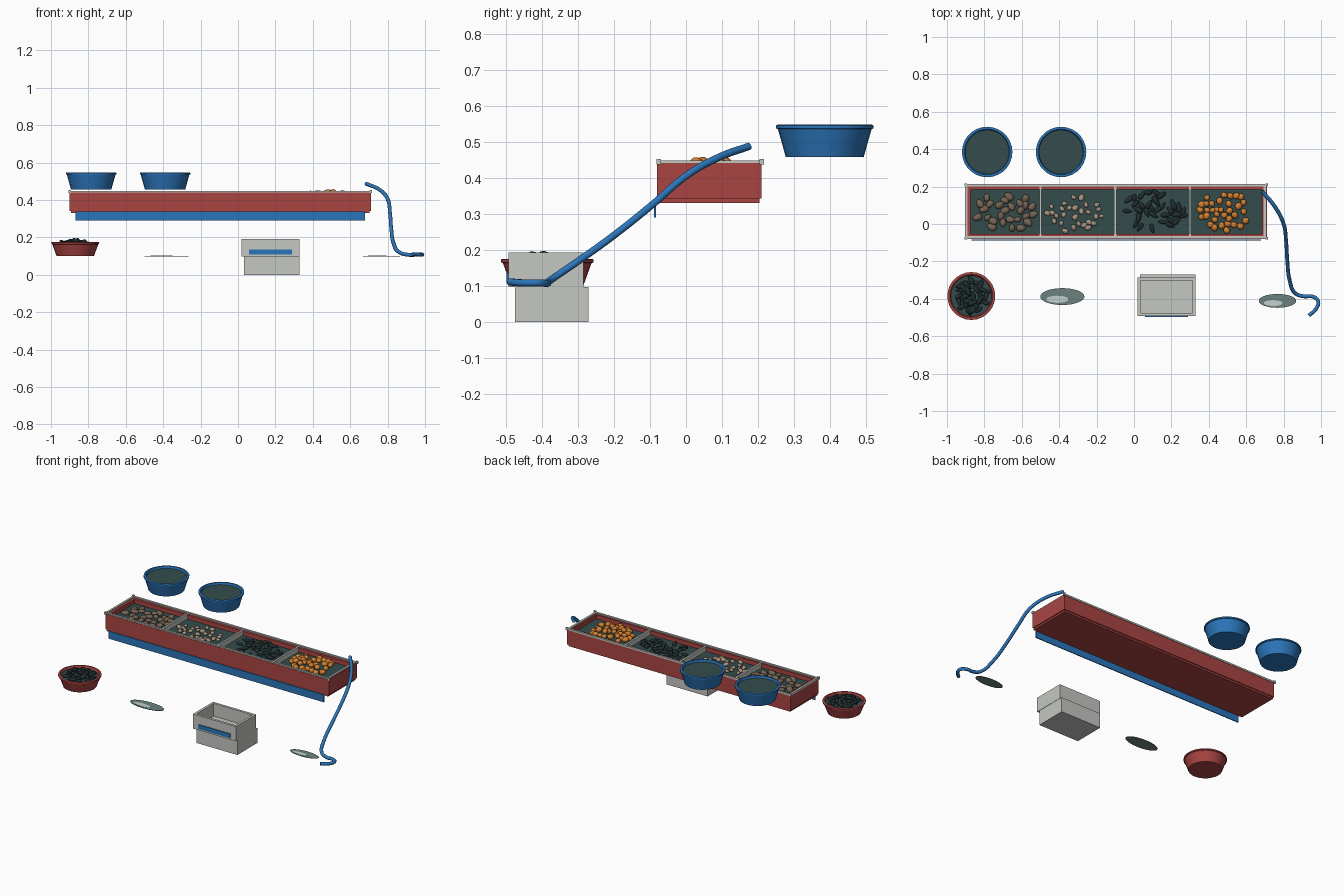
import bpy, bmesh, math, random
from mathutils import Vector, Matrix, Euler

if "Cube" in bpy.data.objects:
    bpy.data.objects.remove(bpy.data.objects["Cube"])

random.seed(7)


def material(name, srgb):
    m = bpy.data.materials.new(name)
    lin = [c / 12.92 if c <= 0.04045 else ((c + 0.055) / 1.055) ** 2.4 for c in srgb]
    m.diffuse_color = (*lin, 1)
    m.use_nodes = True
    m.node_tree.nodes["Principled BSDF"].inputs["Base Color"].default_value = m.diffuse_color
    return m


RED = material("red plastic", (0.66, 0.27, 0.26))
BLUE = material("blue plastic", (0.17, 0.46, 0.73))
GREY = material("pale grey", (0.77, 0.78, 0.76))
WATER = material("dark water", (0.20, 0.30, 0.30))
PUDDLE = material("puddle", (0.42, 0.51, 0.50))
GLINT = material("puddle glint", (0.76, 0.82, 0.80))
BROWN = material("brown shell", (0.46, 0.39, 0.33))
BEIGE = material("beige shell", (0.66, 0.58, 0.50))
BLACK = material("mussel black", (0.13, 0.18, 0.19))
ORANGE = material("orange", (0.82, 0.50, 0.19))


def finish(bm, name, mat, smooth=None):
    bmesh.ops.recalc_face_normals(bm, faces=bm.faces)
    me = bpy.data.meshes.new(name)
    bm.to_mesh(me)
    bm.free()
    me.materials.append(mat)
    ob = bpy.data.objects.new(name, me)
    bpy.context.collection.objects.link(ob)
    if smooth:
        bpy.ops.object.select_all(action='DESELECT')
        ob.select_set(True)
        bpy.context.view_layer.objects.active = ob
        bpy.ops.object.shade_smooth_by_angle(angle=math.radians(smooth))
    return ob


def boxes(name, mat, *bounds):
    """One object made of boxes, each (x0, x1, y0, y1, z0, z1)."""
    bm = bmesh.new()
    for x0, x1, y0, y1, z0, z1 in bounds:
        m = Matrix.Translation(((x0 + x1) / 2, (y0 + y1) / 2, (z0 + z1) / 2))
        m = m @ Matrix.Diagonal((x1 - x0, y1 - y0, z1 - z0, 1))
        bmesh.ops.create_cube(bm, size=1, matrix=m)
    return finish(bm, name, mat)


def tray_walls(x0, x1, y0, y1, z0, z1, t):
    """Bounds of four walls around a rectangle."""
    return [(x0, x1, y0, y0 + t, z0, z1), (x0, x1, y1 - t, y1, z0, z1),
            (x0, x0 + t, y0 + t, y1 - t, z0, z1), (x1 - t, x1, y0 + t, y1 - t, z0, z1)]


def disc(name, mat, x, y, z, rx, ry, h=0.002, n=32):
    bm = bmesh.new()
    m = Matrix.Translation((x, y, z)) @ Matrix.Diagonal((rx, ry, h, 1))
    bmesh.ops.create_cone(bm, cap_ends=True, segments=n, radius1=1, radius2=1, depth=1, matrix=m)
    return finish(bm, name, mat)


def basin(name, mat, x, y, z, r0, r1, h, n=28):
    """Lathed tub with a rolled rim, filled with water."""
    prof = [(0, 0), (r0, 0), (r1 - 0.005, h - 0.012), (r1, h - 0.010), (r1, h - 0.002),
            (r1 - 0.004, h), (r1 - 0.013, h), (r0 - 0.012, 0.012), (0, 0.012)]
    bm = bmesh.new()
    vs = [bm.verts.new((x + r, y, z + k)) for r, k in prof]
    es = [bm.edges.new(p) for p in zip(vs, vs[1:])]
    bmesh.ops.spin(bm, geom=vs + es, cent=(x, y, 0), axis=(0, 0, 1), angle=math.tau, steps=n)
    bmesh.ops.remove_doubles(bm, verts=bm.verts, dist=0.0002)
    finish(bm, name, mat, 20)
    disc(name + "_water", WATER, x, y, z + h - 0.014, r1 - 0.015, r1 - 0.015, n=n)


def shellfish(name, mat, spots, size, taper=0.0, tilt=0.35):
    """Cluster of egg-shaped shells, one per spot."""
    bm = bmesh.new()
    for p in spots:
        new = bmesh.ops.create_icosphere(bm, subdivisions=2, radius=1)["verts"]
        rot = Euler((random.uniform(-tilt, tilt), random.uniform(-tilt, tilt),
                     random.uniform(0, math.tau))).to_matrix()
        k = random.uniform(0.8, 1.15)
        for v in new:
            c = v.co
            s = 1 - taper * c.x
            v.co = rot @ Vector((c.x * size[0], c.y * size[1] * s, c.z * size[2] * s)) * k + p
    return finish(bm, name, mat, 50)


def scatter(n, x, y, rx, ry, z, gap, pile=0.0):
    """Random spots in an ellipse, heaped up towards its middle by pile."""
    out, tries = [], 0
    while len(out) < n and tries < 4000:
        tries += 1
        a, r = random.uniform(0, math.tau), math.sqrt(random.random())
        p = Vector((x + rx * r * math.cos(a), y + ry * r * math.sin(a),
                    z + pile * random.random() * (1 - r * r)))
        if all((p - q).length > gap for q in out):
            out.append(p)
    return out


# long trough: base, walls and inner ledge
X0, X1, Y0, Y1 = -0.90, 0.71, -0.08, 0.21
boxes("trough_base", RED, (X0 + 0.006, X1 - 0.006, Y0 + 0.001, Y1 - 0.006, 0.33, 0.35))
boxes("trough_walls", RED, *tray_walls(X0, X1, Y0, Y1, 0.342, 0.441, 0.026))
boxes("trough_water", WATER, (X0 + 0.02, X1 - 0.02, Y0 + 0.02, Y1 - 0.02, 0.35, 0.414))

# grey rim, dividers and corner caps
rim = tray_walls(X0 - 0.003, X1 - 0.004, Y0 + 0.002, Y1 + 0.003, 0.437, 0.448, 0.013)
dividers = [(x - 0.006, x + 0.006, Y0 + 0.01, Y1 - 0.005, 0.40, 0.446) for x in (-0.5, -0.1, 0.3)]
boxes("trough_rim", GREY, *rim, *dividers)
boxes("rim_corners", GREY, *[(x - 0.007, x + 0.007, y - 0.006, y + 0.006, 0.436, 0.452)
                             for x in (X0, X1) for y in (Y0 + 0.004, Y1)])

# blue skirt under the front edge
boxes("front_skirt", BLUE, (-0.87, 0.68, -0.089, -0.083, 0.29, 0.338))

# shellfish in the four bays
shellfish("brown_clams", BROWN, scatter(27, -0.69, 0.065, 0.165, 0.105, 0.42, 0.03), (0.025, 0.018, 0.013), 0.2)
shellfish("beige_clams", BEIGE, scatter(28, -0.31, 0.05, 0.155, 0.095, 0.42, 0.025), (0.018, 0.014, 0.011), 0.15)
shellfish("bay_mussels", BLACK, scatter(32, 0.10, 0.07, 0.17, 0.10, 0.42, 0.025), (0.030, 0.013, 0.011), 0.35)
shellfish("orange_catch", ORANGE, scatter(34, 0.485, 0.07, 0.135, 0.105, 0.425, 0.024, 0.022),
          (0.019, 0.017, 0.015), 0.1)

# round basins
for i, x in enumerate((-0.785, -0.39)):
    basin(f"blue_basin_{i + 1}", BLUE, x, 0.385, 0.457, 0.108, 0.135, 0.09)
basin("red_basin", RED, -0.87, -0.385, 0.10, 0.10, 0.128, 0.075)
shellfish("basin_mussels", BLACK, scatter(34, -0.87, -0.385, 0.088, 0.088, 0.165, 0.02, 0.02),
          (0.028, 0.012, 0.010), 0.35)

# two stacked crates
for name, (x0, x1, y0, y1, z0, z1) in {"lower_crate": (0.033, 0.328, -0.475, -0.27, 0.0, 0.097),
                                       "upper_crate": (0.02, 0.33, -0.493, -0.285, 0.097, 0.192)}.items():
    boxes(name, GREY, (x0 + 0.01, x1 - 0.01, y0 + 0.01, y1 - 0.01, z0, z0 + 0.012),
          *tray_walls(x0, x1, y0, y1, z0, z1, 0.016))
boxes("crate_stripe", BLUE, (0.06, 0.29, -0.498, -0.493, 0.108, 0.136))

# puddles with glints
for i, (x, y, rx, ry) in enumerate(((-0.383, -0.388, 0.118, 0.045), (0.767, -0.411, 0.10, 0.037))):
    disc(f"puddle_{i + 1}", PUDDLE, x, y, 0.10, rx, ry)
    disc(f"puddle_glint_{i + 1}", GLINT, x - rx * 0.23, y - ry * 0.32, 0.1013, rx * 0.5, ry * 0.42)

# water hose
path = [(0.685, 0.175, 0.487), (0.755, 0.09, 0.456), (0.80, 0.0, 0.405), (0.813, -0.09, 0.328),
        (0.82, -0.20, 0.240), (0.832, -0.30, 0.168), (0.862, -0.37, 0.120), (0.91, -0.387, 0.107),
        (0.955, -0.388, 0.107), (0.985, -0.415, 0.108), (0.972, -0.455, 0.108), (0.935, -0.49, 0.111)]
curve = bpy.data.curves.new("hose", 'CURVE')
curve.dimensions = '3D'
curve.bevel_depth = 0.0105
curve.bevel_resolution = 2
curve.resolution_u = 5
curve.use_fill_caps = True
spline = curve.splines.new('BEZIER')
spline.bezier_points.add(len(path) - 1)
for bp, co in zip(spline.bezier_points, path):
    bp.co = co
    bp.handle_left_type = bp.handle_right_type = 'AUTO'
curve.materials.append(BLUE)
bpy.context.collection.objects.link(bpy.data.objects.new("hose", curve))
